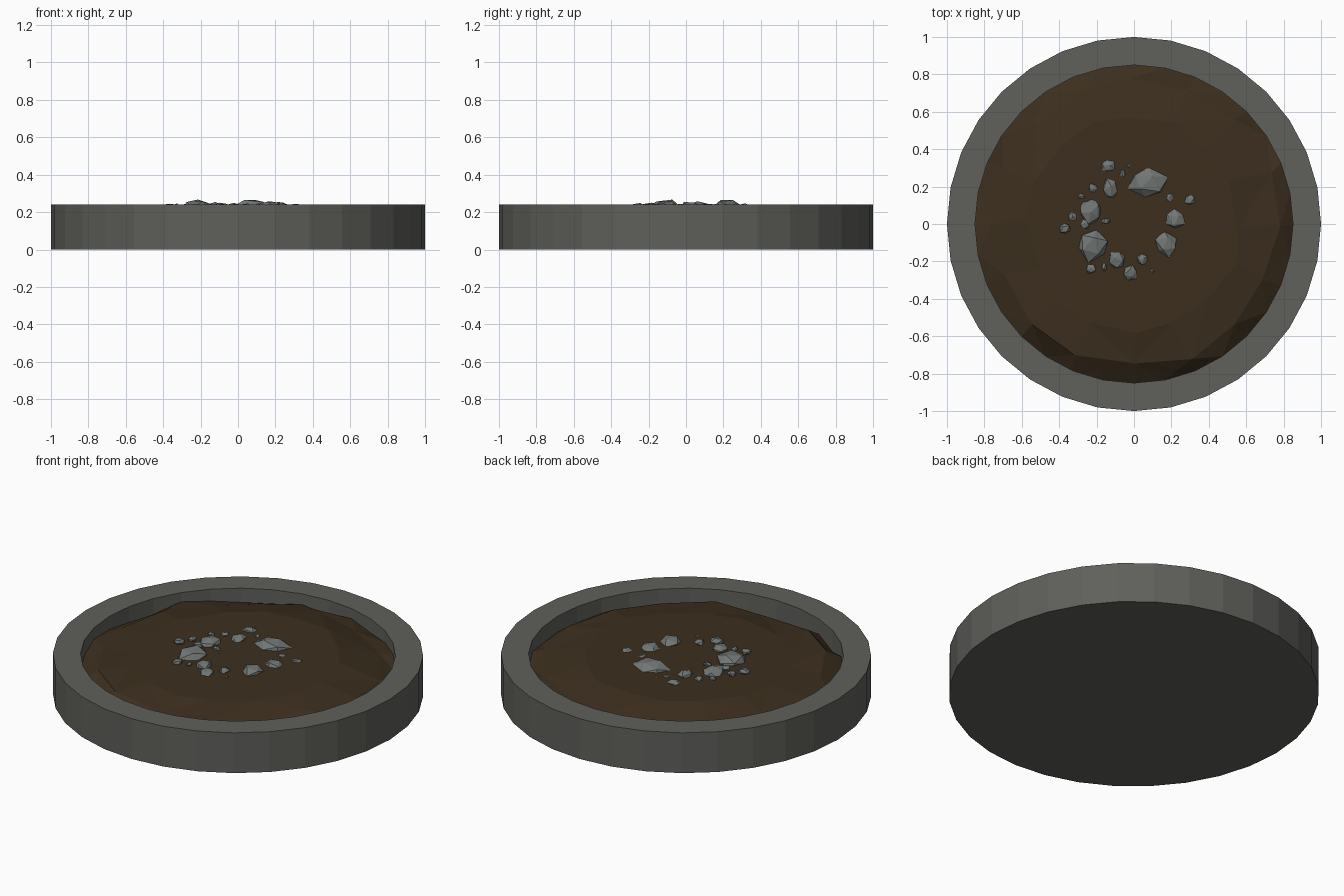
import bpy, bmesh, math, random
from mathutils import Vector, Euler

if "Cube" in bpy.data.objects:
    bpy.data.objects.remove(bpy.data.objects["Cube"])

random.seed(7)
SEG = 32
TOP = 0.24


def material(name, rgb):
    m = bpy.data.materials.new(name)
    m.diffuse_color = (*rgb, 1)
    m.use_nodes = True
    m.node_tree.nodes["Principled BSDF"].inputs["Base Color"].default_value = m.diffuse_color
    return m


def finish(name, bm, mat):
    bmesh.ops.recalc_face_normals(bm, faces=bm.faces)
    mesh = bpy.data.meshes.new(name)
    bm.to_mesh(mesh)
    bm.free()
    mesh.materials.append(mat)
    obj = bpy.data.objects.new(name, mesh)
    bpy.context.collection.objects.link(obj)
    return obj


def ring(bm, r, n, height):
    # height is a function of the angle
    verts = []
    for i in range(n):
        a = 2 * math.pi * i / n
        verts.append(bm.verts.new((r * math.cos(a), r * math.sin(a), height(a))))
    return verts


def bridge(bm, lower, upper):
    n = len(lower)
    for i in range(n):
        j = (i + 1) % n
        bm.faces.new((lower[i], lower[j], upper[j], upper[i]))


# Round shallow tray: base, outer wall, flat rim and inner wall under the soil
bm = bmesh.new()
profile = [(1, 0), (1, TOP), (0.85, TOP), (0.85, 0.10)]
rings = [ring(bm, r, SEG, lambda a, z=z: z) for r, z in profile]
for lo, hi in zip(rings, rings[1:]):
    bridge(bm, lo, hi)
bm.faces.new(rings[0])
finish("tray", bm, material("tray_grey", (0.115, 0.115, 0.105)))

# Soil: flat plateau with uneven shoulders dropping toward the wall
bm = bmesh.new()


def edge_height(a):
    return 0.155 + 0.025 * math.sin(a) + random.uniform(-0.025, 0.025)


def bump(a):
    # the plateau rises slightly toward the back right
    return 0.012 * math.cos(a - math.radians(40))


soil = [
    ring(bm, 0.85, SEG, edge_height),
    ring(bm, 0.77, SEG // 2, lambda a: 0.195 + random.uniform(-0.02, 0.02)),
    ring(bm, 0.57, SEG // 2, lambda a: 0.228 + bump(a)),
    ring(bm, 0.30, SEG // 2, lambda a: 0.228 + bump(a) / 2),
]
for v in soil[1] + soil[2]:
    v.co.x += random.uniform(-0.025, 0.025)
    v.co.y += random.uniform(-0.025, 0.025)
half = SEG // 2
for i in range(half):
    o, k, j = 2 * i, (2 * i + 2) % SEG, (i + 1) % half
    bm.faces.new((soil[0][o], soil[0][o + 1], soil[1][i]))
    bm.faces.new((soil[0][o + 1], soil[1][j], soil[1][i]))
    bm.faces.new((soil[0][o + 1], soil[0][k], soil[1][j]))
bridge(bm, soil[1], soil[2])
bridge(bm, soil[2], soil[3])
bm.faces.new(soil[3])
bmesh.ops.triangulate(bm, faces=bm.faces)
finish("soil", bm, material("soil_brown", (0.045, 0.028, 0.013)))

# Stones half sunk in the soil in a loose circle: x, y, width, depth
stones = [
    (0.07, 0.22, 0.20, 0.17), (-0.22, -0.11, 0.18, 0.18),
    (-0.23, 0.07, 0.13, 0.14), (-0.125, 0.19, 0.08, 0.11),
    (-0.14, 0.31, 0.07, 0.07), (0.30, 0.13, 0.06, 0.06),
    (0.22, 0.03, 0.11, 0.10), (0.175, -0.11, 0.12, 0.12),
    (-0.09, -0.19, 0.09, 0.10), (-0.02, -0.26, 0.08, 0.08),
    (0.045, -0.19, 0.06, 0.06), (-0.23, -0.24, 0.05, 0.05),
    (-0.16, -0.23, 0.03, 0.04), (-0.37, -0.025, 0.06, 0.06),
    (-0.33, 0.04, 0.05, 0.05), (-0.28, 0.15, 0.04, 0.03),
    (-0.22, 0.19, 0.05, 0.05), (-0.15, 0.015, 0.05, 0.03),
    (-0.26, 0.0, 0.05, 0.05), (0.19, 0.14, 0.04, 0.05),
    (0.10, -0.25, 0.02, 0.02), (-0.03, 0.31, 0.02, 0.02),
    (-0.06, 0.27, 0.03, 0.04),
]
bm = bmesh.new()
for x, y, w, d in stones:
    rot = Euler([random.uniform(0, 6) for _ in range(3)]).to_matrix().to_4x4()
    made = bmesh.ops.create_icosphere(bm, subdivisions=1, radius=1.1, matrix=rot)
    rise = 0.006 + 0.2 * w
    for v in made["verts"]:
        p = v.co * random.uniform(0.8, 1.15)
        v.co = Vector((x + p.x * w / 2, y + p.y * d / 2, 0.228 + p.z * rise))
finish("stones", bm, material("stone_grey", (0.165, 0.185, 0.18)))
